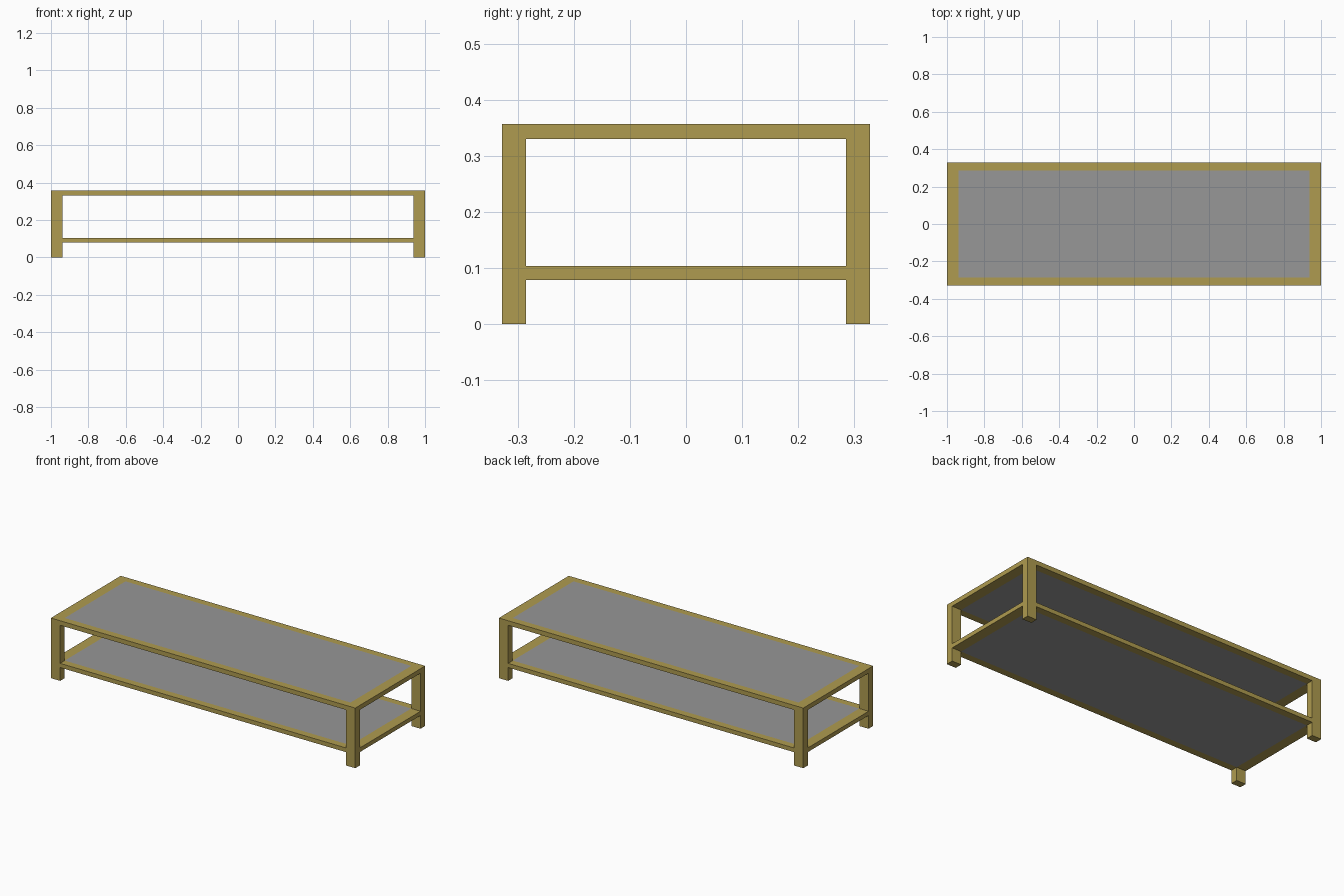
import bpy

cube = bpy.data.objects.get("Cube")
if cube:
    bpy.data.objects.remove(cube, do_unlink=True)

# Overall half sizes, leg section and rail heights
HX, HY, HEIGHT = 1.0, 0.328, 0.357
LEG_X, LEG_Y = 0.061, 0.043
LEVELS = {"top": (0.33, HEIGHT), "shelf": (0.079, 0.104)}


def material(name, rgb):
    mat = bpy.data.materials.new(name)
    mat.use_nodes = True
    mat.diffuse_color = (*rgb, 1)
    mat.node_tree.nodes["Principled BSDF"].inputs["Base Color"].default_value = (*rgb, 1)
    return mat


gold = material("golden wood", (0.43, 0.33, 0.08))
grey = material("grey panel", (0.31, 0.31, 0.31))


def box(name, low, high, mat):
    """Axis-aligned box between two corners."""
    bpy.ops.mesh.primitive_cube_add(size=1)
    obj = bpy.context.object
    obj.name = name
    for vert in obj.data.vertices:
        vert.co = [a + (c + 0.5) * (b - a) for a, b, c in zip(low, high, vert.co)]
    obj.data.materials.append(mat)
    return obj


def span(side, half, width):
    """Range of a strip along the outer edge on the given side."""
    return sorted((side * half, side * (half - width)))


ix, iy = HX - LEG_X, HY - LEG_Y

# Four corner legs
for sx, x_name in ((1, "left"), (-1, "right")):
    for sy, y_name in ((-1, "front"), (1, "back")):
        x0, x1 = span(sx, HX, LEG_X)
        y0, y1 = span(sy, HY, LEG_Y)
        box(f"{y_name}_{x_name}_leg", (x0, y0, 0), (x1, y1, HEIGHT), gold)

# Rails and flush infill panel for the top and the lower shelf
for level, (z0, z1) in LEVELS.items():
    for s, end, face in ((1, "left", "back"), (-1, "right", "front")):
        y0, y1 = span(s, HY, LEG_Y)
        box(f"{level}_{face}_rail", (-ix, y0, z0), (ix, y1, z1), gold)
        x0, x1 = span(s, HX, LEG_X)
        box(f"{level}_{end}_rail", (x0, -iy, z0), (x1, iy, z1), gold)
    box(f"{level}_panel", (-ix, -iy, z0), (ix, iy, z1), grey)
